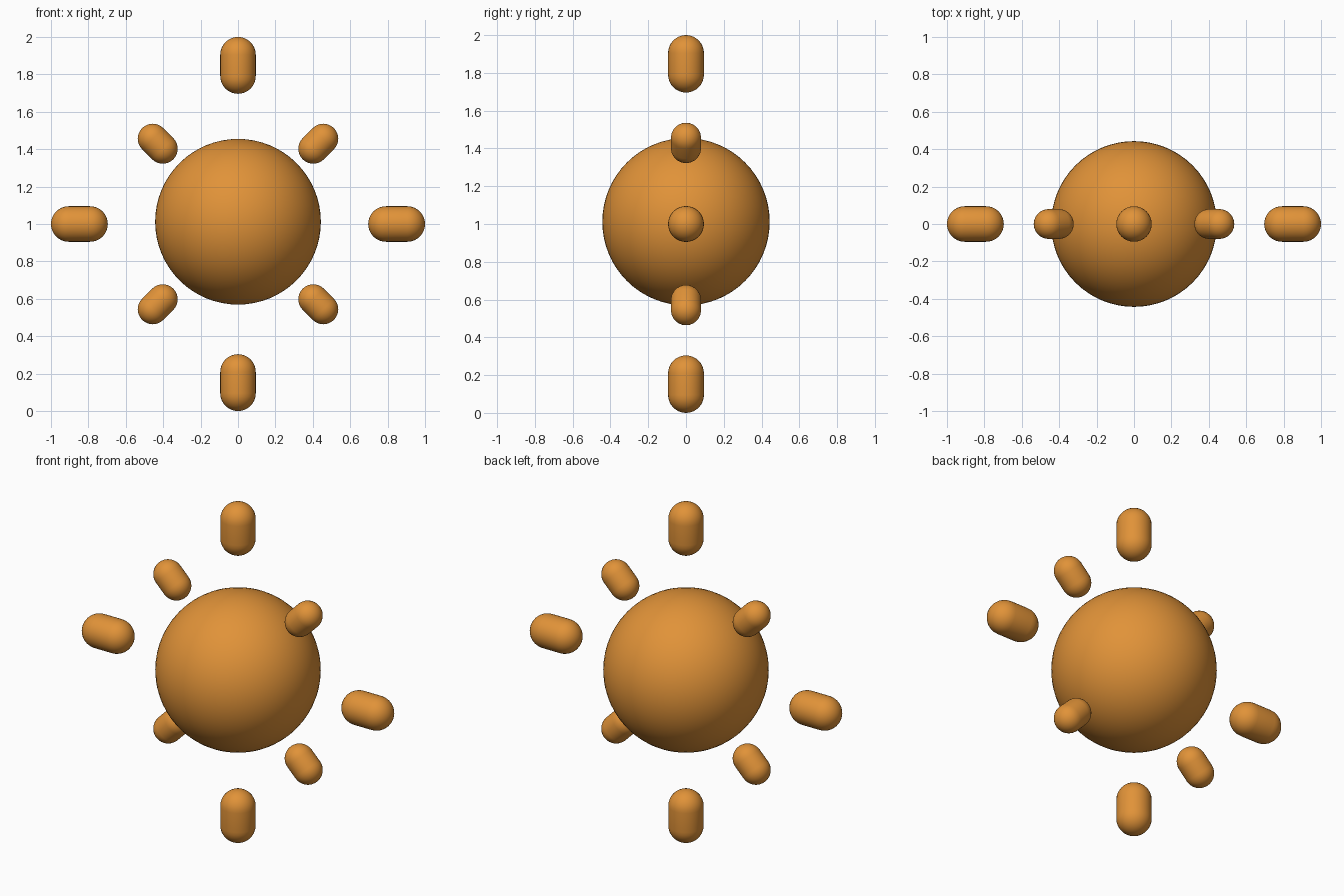
import bpy, bmesh, math
from mathutils import Matrix, Vector

if "Cube" in bpy.data.objects:
    bpy.data.objects.remove(bpy.data.objects["Cube"])

orange = bpy.data.materials.new("orange")
orange.diffuse_color = (0.75, 0.29, 0.04, 1)
orange.use_nodes = True
orange.node_tree.nodes["Principled BSDF"].inputs["Base Color"].default_value = orange.diffuse_color


def finish(name, bm, matrix):
    for f in bm.faces:
        f.smooth = True
    mesh = bpy.data.meshes.new(name)
    bm.to_mesh(mesh)
    bm.free()
    mesh.materials.append(orange)
    obj = bpy.data.objects.new(name, mesh)
    obj.matrix_world = matrix
    bpy.context.collection.objects.link(obj)


def capsule(name, radius, half_straight, distance, angle):
    # Sphere split at its equator and stretched, pointing outward from the disc
    bm = bmesh.new()
    bmesh.ops.create_uvsphere(bm, u_segments=32, v_segments=16, radius=radius)
    equator = [e for e in bm.edges if all(abs(v.co.z) < 1e-5 for v in e.verts)]
    bmesh.ops.split_edges(bm, edges=equator)
    rims = [[], []]
    for v in bm.verts:
        top = v.link_faces[0].calc_center_median().z > 0
        if abs(v.co.z) < 1e-5:
            rims[top].append(v)
    for v in bm.verts:
        v.co.z += half_straight if v.link_faces[0].calc_center_median().z > 0 and v in rims[1] else 0
        v.co.z -= half_straight if v in rims[0] else 0
    rim_set = set(rims[0] + rims[1])
    for v in bm.verts:
        if v not in rim_set:
            v.co.z += math.copysign(half_straight, v.co.z)
    bmesh.ops.bridge_loops(bm, edges=[e for e in bm.edges if e.is_boundary])
    bmesh.ops.recalc_face_normals(bm, faces=bm.faces[:])
    direction = Vector((math.sin(angle), 0, math.cos(angle)))
    place = Matrix.Translation(Vector((0, 0, 1)) + direction * distance)
    finish(name, bm, place @ Matrix.Rotation(angle, 4, 'Y'))


# Central ball
bm = bmesh.new()
bmesh.ops.create_uvsphere(bm, u_segments=64, v_segments=32, radius=0.443)
finish("sun_ball", bm, Matrix.Translation((0, 0, 1.012)))

# Alternating long and short rays
for i in range(8):
    angle = i * math.pi / 4
    if i % 2 == 0:
        capsule(f"long_ray_{i // 2 + 1}", 0.095, 0.057, 0.848, angle)
    else:
        capsule(f"short_ray_{i // 2 + 1}", 0.08, 0.038, 0.607, angle)
